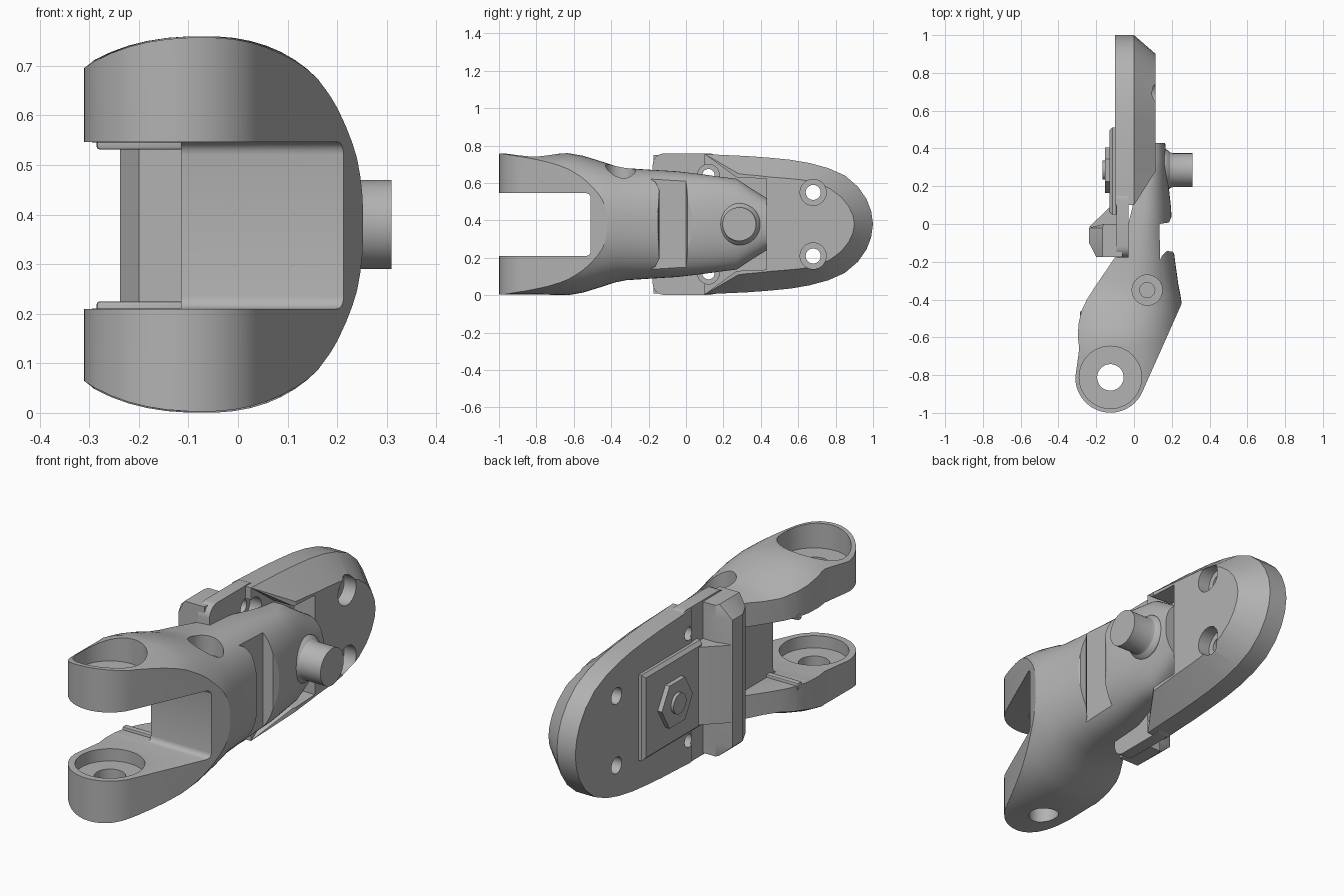
import bpy, bmesh, math
from mathutils import Vector

cube = bpy.data.objects.get("Cube")
if cube:
    bpy.data.objects.remove(cube, do_unlink=True)

MID = 0.38  # mirror height of the whole model

metal = bpy.data.materials.new("plain grey metal")
metal.use_nodes = True
GREY = (0.45, 0.45, 0.45, 1)
metal.diffuse_color = GREY
metal.node_tree.nodes["Principled BSDF"].inputs["Base Color"].default_value = GREY


def loft(name, rings):
    """Closed solid through rings that all have the same point count."""
    bm = bmesh.new()
    loops = [[bm.verts.new(p) for p in ring] for ring in rings]
    n = len(loops[0])
    for a, b in zip(loops, loops[1:]):
        for i in range(n):
            j = (i + 1) % n
            bm.faces.new((a[i], a[j], b[j], b[i]))
    bm.faces.new(loops[0])
    bm.faces.new(loops[-1])
    bmesh.ops.recalc_face_normals(bm, faces=bm.faces)
    mesh = bpy.data.meshes.new(name)
    bm.to_mesh(mesh)
    bm.free()
    obj = bpy.data.objects.new(name, mesh)
    bpy.context.collection.objects.link(obj)
    mesh.materials.append(metal)
    return obj


def place(axis, pts, d):
    if axis == "x":
        return [Vector((d, a, b)) for a, b in pts]
    return [Vector((a, b, d)) for a, b in pts]


def prism(name, axis, pts, lo, hi):
    return loft(name, [place(axis, pts, lo), place(axis, pts, hi)])


def circle(c, r, n=48):
    return [(c[0] + r * math.cos(math.tau * i / n), c[1] + r * math.sin(math.tau * i / n))
            for i in range(n)]


def cylinder(name, axis, c, r, lo, hi, n=48):
    return prism(name, axis, circle(c, r, n), lo, hi)


def box(name, x, y, z):
    return prism(name, "z", [(x[0], y[0]), (x[1], y[0]), (x[1], y[1]), (x[0], y[1])], *z)


def bevel(obj, width, segments=4, pick=lambda d: True):
    """Round the edges whose direction passes the test."""
    bm = bmesh.new()
    bm.from_mesh(obj.data)
    edges = [e for e in bm.edges if pick((e.verts[1].co - e.verts[0].co).normalized())]
    bmesh.ops.bevel(bm, geom=edges, offset=width, segments=segments, profile=0.5, affect="EDGES")
    bm.to_mesh(obj.data)
    bm.free()
    return obj


def combine(obj, tool, op="DIFFERENCE"):
    mod = obj.modifiers.new("cut", "BOOLEAN")
    mod.object, mod.operation, mod.solver = tool, op, "EXACT"
    bpy.context.view_layer.objects.active = obj
    bpy.ops.object.modifier_apply(modifier=mod.name)
    bpy.data.objects.remove(tool, do_unlink=True)


def mirrored(half):
    """Outline in (y, z) from (y, half height) points."""
    low = [(y, MID - h) for y, h in half]
    high = [(y, MID + h) for y, h in reversed(half) if h > 0]
    return low + high


# Mounting plate with a sloping rim
outer = [(.10, .375), (.2, .37), (.33, .364), (.45, .355), (.56, .344), (.66, .327), (.76, .3),
         (.85, .26), (.92, .2), (.965, .135), (.99, .07), (1, 0)]
inner = [(.28, .27), (.32, .265), (.38, .26), (.45, .252), (.54, .245), (.62, .237), (.7, .222),
         (.77, .19), (.83, .145), (.87, .095), (.893, .045), (.9, 0)]
plate = loft("mounting_plate", [place("x", mirrored(outer), -.1), place("x", mirrored(outer), 0),
                                place("x", mirrored(inner), .115)])
# Recess for the lever nose
recess = [(0, .45), (.12, .36), (.27, .25), (.43, .243)]
combine(plate, prism("recess", "x", mirrored(recess), .002, .3))

# Clamp base with rounded corners
clamp = box("clamp_base", (-.092, -.03), (-.178, .185), (.002, .758))
bevel(clamp, .06, 6, lambda d: abs(d.x) > .9)

# Screw holes, in mirrored pairs
for side in (-1, 1):
    rear, front = (.68, MID + side * .17), (.12, MID + side * .262)
    combine(plate, cylinder("hole", "x", rear, .04, -.3, .3))
    combine(plate, cylinder("bore", "x", rear, .07, .05, .3))
    for part in (plate, clamp):
        combine(part, cylinder("hole", "x", front, .033, -.3, .3))
        combine(part, cylinder("bore", "x", front, .058, -.06, .3))

# Hooked ridge along the clamp, chamfered at both ends
ridge = [(-.06, -.174), (-.2, -.174), (-.238, -.1), (-.238, -.02), (-.16, 0), (-.06, 0)]


def ridge_ring(z, shrink):
    return place("z", [(max(x, -.238 + shrink), y) for x, y in ridge], z)


hook = loft("hook_ridge", [ridge_ring(.01, .07), ridge_ring(.07, 0),
                           ridge_ring(.69, 0), ridge_ring(.75, .07)])
block = prism("sloped_block", "z", [(-.08, .12), (-.128, .09), (-.236, -.015), (-.08, -.015)],
              .19, .57)

# Backing plate, hexagon nut and bolt end
backing = box("backing_plate", (-.13, -.08), (.05, .51), (.17, .59))
bevel(backing, .015, 1, lambda d: abs(d.x) < .1)
PIVOT = (.285, MID)
nut = cylinder("hexagon_nut", "x", PIVOT, .12, -.153, -.1, 6)
bolt = cylinder("bolt_end", "x", PIVOT, .05, -.167, -.1, 32)

# Lever body: rounded sections (y, half height, right edge, centre x)
stations = [(-1.1, .378, .258, -.07), (-.8, .376, .258, -.07), (-.63, .38, .258, -.07),
            (-.55, .366, .258, -.06), (-.45, .335, .257, -.05), (-.38, .312, .247, -.03),
            (-.32, .3, .235, -.02), (-.2, .292, .218, 0), (-.05, .283, .2, .02),
            (.08, .268, .197, .04), (.18, .254, .186, .05), (.27, .243, .178, .05),
            (.35, .19, .171, .06), (.43, .14, .165, .06)]


def lever_ring(y, h, right, cx, n=64, power=.87):
    ring = []
    for i in range(n):
        t = math.tau * (i + .5) / n
        c, s = math.cos(t), math.sin(t)
        rx = right - cx if c > 0 else .39
        ring.append(Vector((cx + rx * math.copysign(abs(c) ** power, c), y,
                            MID + h * math.copysign(abs(s) ** power, s))))
    return ring


lever = loft("forked_lever", [lever_ring(*s) for s in stations])

# Trim the lever to its plan outline, which starts with the round fork end
EYE = (-.125, -.812)
plan = [(EYE[0] + .186 * math.cos(math.radians(a)), EYE[1] + .187 * math.sin(math.radians(a)))
        for a in range(180, 336, 7)]
plan += [(.253, -.42), (.34, -.22), (.225, -.17), (.205, -.147), (.175, -.143), (.15, -.165),
         (.138, -.19), (.135, 0), (.185, .008), (.2, .04), (.3, .06), (.3, .5),
         (.004, .5), (.004, .18), (-.008, .09), (-.03, 0), (-.058, -.09), (-.1, -.175),
         (-.15, -.25), (-.205, -.33), (-.25, -.4), (-.278, -.46), (-.294, -.53),
         (-.297, -.6), (-.29, -.66), (-.298, -.72)]
combine(lever, prism("plan", "z", plan, -.2, 1), "INTERSECT")

# Fork gap, open further along the rear side
gap = bevel(box("gap", (-1, 1), (-1.3, -.51), (.21, .546)), .025, 4, lambda d: abs(d.x) > .9)
combine(lever, gap)
combine(lever, box("side_gap", (-1, -.115), (-.8, -.1), (.2102, .5458)))

# Fork eyes, pockets and the screw hole beside them
combine(lever, cylinder("eye", "z", EYE, .07, -.2, 1))
combine(lever, cylinder("top_pocket", "z", EYE, .165, .635, 1, 64))
combine(lever, cylinder("inner_pocket", "z", EYE, .155, .15, .3, 64))
SCREW = (.07, -.35)
combine(lever, cylinder("screw_bore", "z", SCREW, .08, .58, 1))
combine(lever, cylinder("screw_hole", "z", SCREW, .04, .5, 1))

# Ribs across the inside of the fork arms
for name, z in (("lower_rib", (.19, .225)), ("upper_rib", (.531, .56))):
    bevel(box(name, (-.285, -.11), (-.49, -.46), z), .006, 2)

# Knob with a flared foot
knob_profile = [(.1, .112), (.168, .112), (.18, .105), (.19, .095), (.205, .09), (.31, .09)]
loft("knob", [place("x", circle(PIVOT, r), x) for x, r in knob_profile])

# Smooth round surfaces, keep crisp edges
for obj in bpy.context.scene.objects:
    obj.select_set(obj.type == "MESH")
bpy.context.view_layer.objects.active = lever
bpy.ops.object.shade_smooth_by_angle(angle=math.radians(25))
